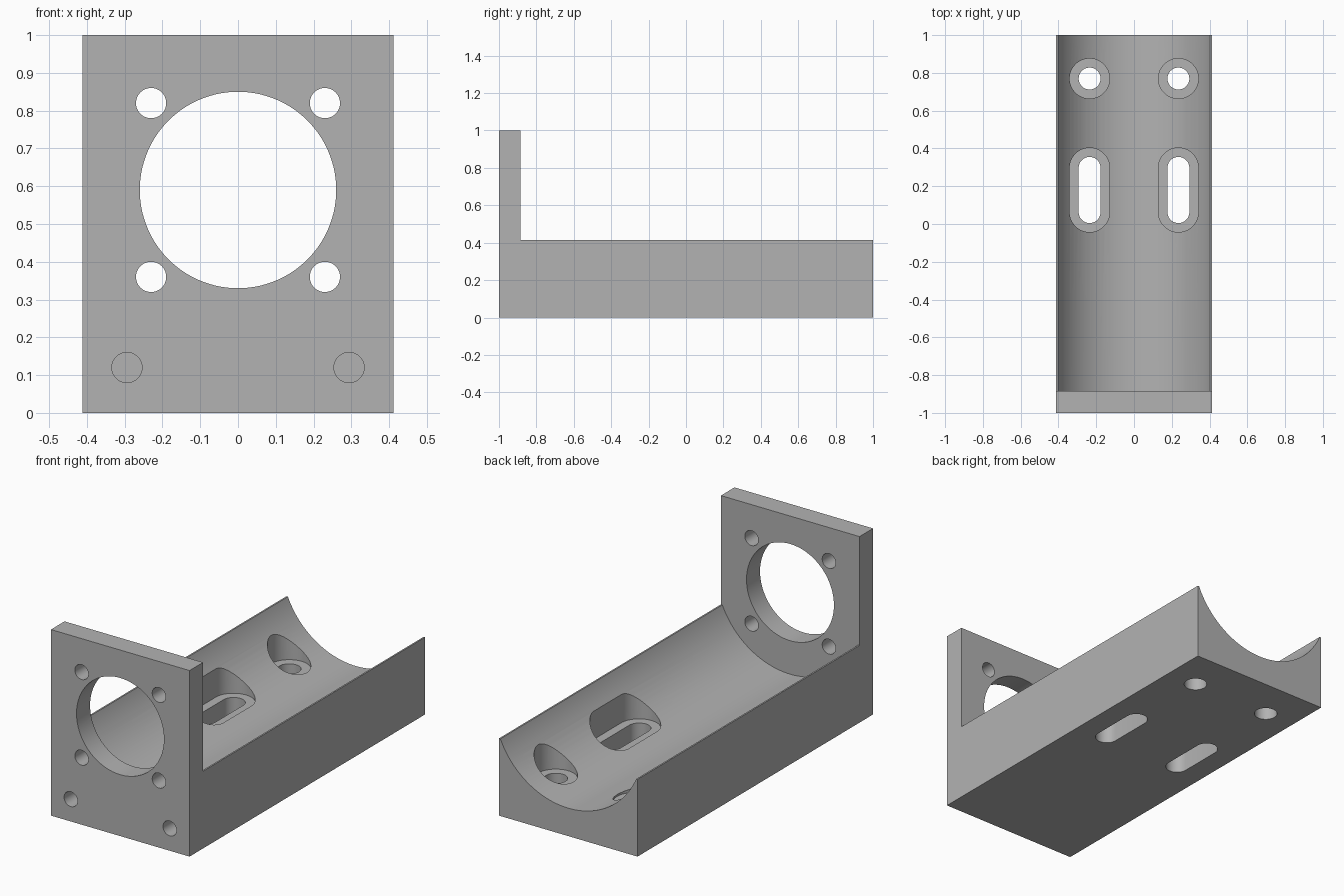
import bpy, bmesh, math
from mathutils import Matrix, Vector

if "Cube" in bpy.data.objects:
    bpy.data.objects.remove(bpy.data.objects["Cube"])

HALF_W, BED_TOP, PLATE_BACK = 0.412, 0.415, -0.885
AXIS_Z = 0.59

grey = bpy.data.materials.new("plain grey")
grey.use_nodes = True
colour = (0.448, 0.448, 0.448, 1)
grey.diffuse_color = colour
grey.node_tree.nodes["Principled BSDF"].inputs["Base Color"].default_value = colour


def prism(name, outline, vector):
    """Extrude a closed outline of 3D points along a vector."""
    bm = bmesh.new()
    face = bm.faces.new([bm.verts.new(p) for p in outline])
    new = bmesh.ops.extrude_face_region(bm, geom=[face])["geom"]
    verts = [v for v in new if isinstance(v, bmesh.types.BMVert)]
    bmesh.ops.translate(bm, verts=verts, vec=vector)
    bmesh.ops.recalc_face_normals(bm, faces=bm.faces)
    mesh = bpy.data.meshes.new(name)
    bm.to_mesh(mesh)
    bm.free()
    mesh.materials.append(grey)
    obj = bpy.data.objects.new(name, mesh)
    bpy.context.collection.objects.link(obj)
    return obj


def round_outline(radius, half_slot=0, n=48):
    """Circle, or a slot stretched along its second axis."""
    pts = []
    for i in range(n):
        a = 2 * math.pi * (i + 0.5) / n
        s = math.sin(a)
        pts.append((radius * math.cos(a), radius * s + math.copysign(half_slot, s)))
    return pts


def cut(body, cutter):
    cutter.hide_render = True
    mod = body.modifiers.new("cut", "BOOLEAN")
    mod.operation, mod.solver, mod.object = "DIFFERENCE", "EXACT", cutter
    bpy.context.view_layer.objects.active = body
    bpy.ops.object.modifier_apply(modifier=mod.name)
    bpy.data.objects.remove(cutter)


def bore_y(body, x, z, radius, y0, y1, n=48):
    outline = [(x + u, y0, z + v) for u, v in round_outline(radius, 0, n)]
    cut(body, prism("cutter", outline, (0, y1 - y0, 0)))


def bore_z(body, x, y, radius, half_slot, z0, z1):
    outline = [(x + u, y + v, z0) for u, v in round_outline(radius, half_slot)]
    cut(body, prism("cutter", outline, (0, 0, z1 - z0)))


# L-shaped bracket: bed with upright end plate
side = [(-1, 0), (1, 0), (1, BED_TOP), (PLATE_BACK, BED_TOP), (PLATE_BACK, 1), (-1, 1)]
bracket = prism("motor_bracket", [(-HALF_W, y, z) for y, z in side], (2 * HALF_W, 0, 0))

# Cradle trough along the bed, concentric with the plate opening
bore_y(bracket, 0, AXIS_Z, 0.44, PLATE_BACK, 1.1, 96)

# Large plate opening
bore_y(bracket, 0, AXIS_Z, 0.26, -1.1, -0.8, 96)

for sx in (-1, 1):
    # Four through holes in the plate and two blind holes below
    for sz in (-1, 1):
        bore_y(bracket, sx * 0.23, AXIS_Z + sz * 0.23, 0.04, -1.1, -0.8)
    bore_y(bracket, sx * 0.294, 0.12, 0.04, -1.1, -0.78)
    # Counterbored round holes and slots in the bed
    for y, half in ((0.77, 0), (0.18, 0.117)):
        bore_z(bracket, sx * 0.235, y, 0.106, half, 0.16, 0.6)
        bore_z(bracket, sx * 0.235, y, 0.058, half, -0.1, 0.3)

# Smooth curved walls, sharp rims
bpy.ops.object.select_all(action="DESELECT")
bracket.select_set(True)
bpy.context.view_layer.objects.active = bracket
bpy.ops.object.shade_smooth_by_angle(angle=math.radians(25))
